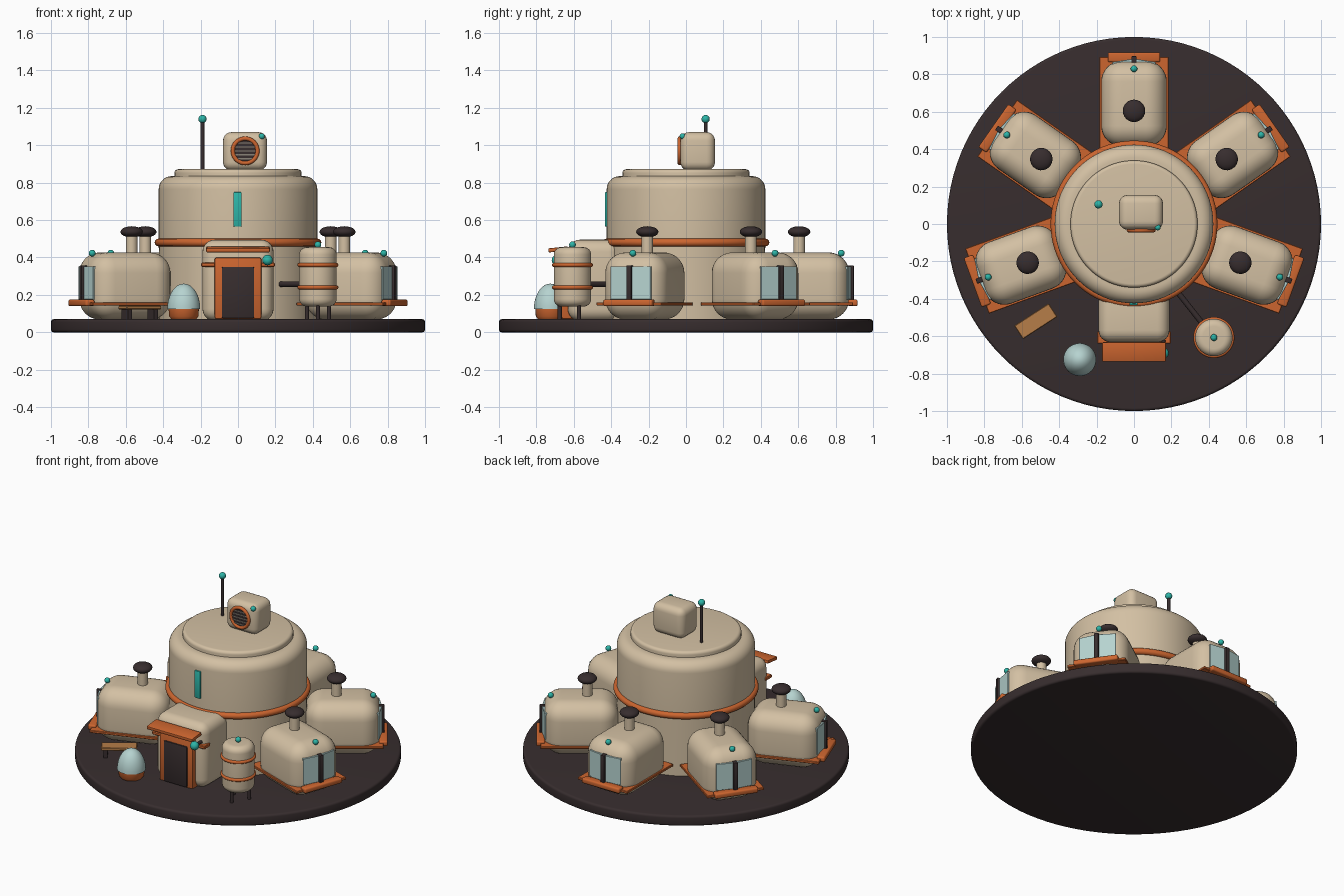
import bpy, bmesh, math
from mathutils import Matrix, Vector

if "Cube" in bpy.data.objects:
    bpy.data.objects.remove(bpy.data.objects["Cube"])

def material(name, hex_colour):
    m = bpy.data.materials.new(name)
    rgb = [int(hex_colour[i:i + 2], 16) / 255 for i in (0, 2, 4)]
    m.diffuse_color = [c / 12.92 if c < 0.04 else ((c + 0.055) / 1.055) ** 2.4 for c in rgb] + [1]
    m.use_nodes = True
    m.node_tree.nodes["Principled BSDF"].inputs["Base Color"].default_value = m.diffuse_color
    return m

BEIGE = material("warm beige", "D3C0A3")
ORANGE = material("burnt orange", "CC652F")
DARK = material("dark brown", "372D2E")
TEAL = material("teal glow", "2DB5A8")
GLASS = material("pale glass", "B6D3D0")
WOOD = material("wood", "B67D48")
GREY = material("grille grey", "8A8378")
I = Matrix.Identity(4)

def T(x, y, z):
    return Matrix.Translation((x, y, z))

def R(deg, axis='Z'):
    return Matrix.Rotation(math.radians(deg), 4, axis)

def finish(name, bm, mat, M=I):
    bm.transform(M)
    bmesh.ops.recalc_face_normals(bm, faces=bm.faces[:])
    me = bpy.data.meshes.new(name)
    bm.to_mesh(me)
    bm.free()
    ob = bpy.data.objects.new(name, me)
    bpy.context.collection.objects.link(ob)
    me.materials.append(mat)
    bpy.ops.object.select_all(action='DESELECT')
    ob.select_set(True)
    bpy.context.view_layer.objects.active = ob
    bpy.ops.object.shade_smooth_by_angle(angle=math.radians(35))
    return ob

def box(name, lo, hi, mat, bevel=0.0, seg=2, M=I):
    lo, hi = Vector(lo), Vector(hi)
    bm = bmesh.new()
    bmesh.ops.create_cube(bm, size=1)
    bm.transform(Matrix.Translation((lo + hi) / 2) @ Matrix.Diagonal((*(hi - lo), 1)))
    if bevel:
        bmesh.ops.bevel(bm, geom=bm.edges[:], offset=bevel, segments=seg, profile=0.5, affect='EDGES')
    return finish(name, bm, mat, M)

def lathe(name, profile, mat, M=I, n=48):
    """Spin (radius, z) points about z; ends on the axis are closed."""
    bm = bmesh.new()
    vs = [bm.verts.new((r, 0, z)) for r, z in profile]
    es = [bm.edges.new(p) for p in zip(vs, vs[1:])]
    bmesh.ops.spin(bm, geom=vs + es, cent=(0, 0, 0), axis=(0, 0, 1), angle=2 * math.pi, steps=n)
    bmesh.ops.remove_doubles(bm, verts=bm.verts[:], dist=1e-5)
    return finish(name, bm, mat, M)

def arc(cr, cz, r, a0, a1, n=6, rz=None):
    rz = rz or r
    return [(cr + r * math.cos(math.radians(a0 + (a1 - a0) * i / n)),
             cz + rz * math.sin(math.radians(a0 + (a1 - a0) * i / n))) for i in range(n + 1)]

def ring(name, radius, z, tube, mat, M=I, n=64):
    return lathe(name, arc(radius, z, tube, 0, 360, 12), mat, M, n)

def ball(name, p, r, mat, M=I, rz=None):
    bm = bmesh.new()
    bmesh.ops.create_uvsphere(bm, u_segments=24, v_segments=12, radius=r)
    return finish(name, bm, mat, M @ T(*p) @ Matrix.Diagonal((1, 1, (rz or r) / r, 1)))

def rod(name, a, b, r, mat, M=I, n=16):
    a, b = Vector(a), Vector(b)
    bm = bmesh.new()
    bmesh.ops.create_cone(bm, cap_ends=True, segments=n, radius1=r, radius2=r, depth=(b - a).length)
    q = (b - a).to_track_quat('Z', 'Y').to_matrix().to_4x4()
    return finish(name, bm, mat, M @ Matrix.Translation((a + b) / 2) @ q)

# Ground disc
lathe("base_disc", [(0, 0)] + arc(0.985, 0.015, 0.015, -90, 0, 4) + arc(0.985, 0.055, 0.015, 0, 90, 4) + [(0, 0.07)], DARK, n=96)

# Central drum, roof cap and waist ring
lathe("central_drum", [(0, 0.06), (0.42, 0.06), (0.424, 0.48), (0.424, 0.765)]
      + arc(0.354, 0.765, 0.07, 0, 90, 8) + [(0, 0.835)], BEIGE, n=80)
lathe("roof_cap", [(0, 0.82), (0.34, 0.82)] + arc(0.32, 0.852, 0.02, 0, 90, 5) + [(0, 0.872)], BEIGE, n=80)
ring("waist_ring", 0.425, 0.48, 0.021, ORANGE, n=80)
box("slit_window", (-0.025, -0.434, 0.565), (0.02, -0.41, 0.75), TEAL, 0.006)

# Roof sensor housing with round grille
box("sensor_housing", (-0.08, -0.03, 0.865), (0.155, 0.155, 1.07), BEIGE, 0.045, 5)
G = T(0.038, -0.03, 0.97) @ R(90, 'X')
ring("grille_ring", 0.066, 0.004, 0.011, ORANGE, G, 40)
rod("grille_back", (0, 0, -0.01), (0, 0, 0.005), 0.064, DARK, G, 32)
for i in range(-2, 3):
    h = i * 0.021
    w = math.sqrt(0.06 ** 2 - h * h)
    box(f"grille_bar_{i + 3}", (-w, h - 0.003, 0.003), (w, h + 0.003, 0.009), GREY, M=G)
ball("sensor_light", (0.127, -0.018, 1.048), 0.016, TEAL)

# Antenna
rod("antenna_mast", (-0.19, 0.105, 0.86), (-0.19, 0.105, 1.13), 0.01, DARK)
ball("antenna_tip", (-0.19, 0.105, 1.14), 0.022, TEAL)

# Five radial pods; local +x points outward
for k, ang in enumerate((-20, 35, 90, 145, 200), 1):
    M = R(ang)
    box(f"pod_{k}_shell", (0.415, -0.175, 0.068), (0.872, 0.175, 0.427), BEIGE, 0.11, 8, M)
    box(f"pod_{k}_skirt", (0.40, -0.185, 0.143), (0.893, 0.185, 0.16), ORANGE, 0.003, 1, M)
    box(f"pod_{k}_sill", (0.865, -0.14, 0.14), (0.918, 0.14, 0.175), ORANGE, 0.01, 3, M)
    for s, side in ((-1, "right"), (1, "left")):
        W = M @ T(0.884, 0, 0) @ R(s * 9)
        y0, y1 = sorted((s * 0.008, s * 0.118))
        box(f"pod_{k}_{side}_pane", (-0.018, y0, 0.175), (0, y1, 0.353), GLASS, 0.002, 1, W)
    box(f"pod_{k}_mullion", (0.86, -0.014, 0.17), (0.897, 0.014, 0.357), DARK, 0.004, 2, M)
    rod(f"pod_{k}_vent_stem", (0.605, 0, 0.41), (0.605, 0, 0.52), 0.031, BEIGE, M, 24)
    ball(f"pod_{k}_vent_cap", (0.605, 0, 0.537), 0.06, DARK, M, 0.03)
    ball(f"pod_{k}_light", (0.83, 0, 0.423), 0.018, TEAL, M)

# Entrance porch
box("porch_shell", (-0.19, -0.632, 0.06), (0.19, -0.35, 0.495), BEIGE, 0.065, 6)
box("porch_band", (-0.197, -0.64, 0.35), (0.197, -0.575, 0.372), ORANGE, 0.004, 1)
box("porch_awning", (-0.17, -0.052, -0.011), (0.17, 0.052, 0.011), ORANGE, 0.005, 2,
    T(0, -0.684, 0.443) @ R(6, 'X'))
box("door_frame", (-0.125, -0.665, 0.07), (0.125, -0.60, 0.40), ORANGE, 0.01, 2)
box("door_panel", (-0.086, -0.673, 0.075), (0.086, -0.65, 0.35), DARK, 0.006, 2)
ball("door_lamp", (0.158, -0.69, 0.386), 0.028, TEAL)
rod("door_lamp_arm", (0.158, -0.62, 0.386), (0.158, -0.69, 0.386), 0.01, DARK)

# Storage tank on three legs, with a feed pipe
K = T(0.427, -0.607, 0)
lathe("tank_body", [(0, 0.138)] + arc(0.06, 0.178, 0.04, -90, 0) + arc(0.06, 0.415, 0.04, 0, 90) + [(0, 0.455)], BEIGE, K)
for i, z in enumerate((0.24, 0.36), 1):
    ring(f"tank_band_{i}", 0.099, z, 0.011, ORANGE, K, 48)
ball("tank_light", (0, 0, 0.468), 0.018, TEAL, K)
for i, a in enumerate((30, 150, 270), 1):
    x, y = 0.068 * math.cos(math.radians(a)), 0.068 * math.sin(math.radians(a))
    rod(f"tank_leg_{i}", (x, y, 0.06), (x, y, 0.17), 0.011, DARK, K)
rod("tank_pipe", (0.23, -0.36, 0.257), (0.40, -0.575, 0.257), 0.015, DARK)

# Bench
B = T(-0.525, -0.52, 0) @ R(33)
box("bench_seat", (-0.11, -0.043, 0.122), (0.11, 0.043, 0.142), WOOD, 0.004, 1, B)
for i, s in enumerate((-1, 1), 1):
    box(f"bench_leg_{i}", (s * 0.083 - 0.012, -0.032, 0.06), (s * 0.083 + 0.012, 0.032, 0.125), DARK, M=B)

# Glass-domed planter
P = T(-0.29, -0.725, 0)
lathe("planter_pot", [(0, 0.066), (0.066, 0.07), (0.078, 0.085), (0.081, 0.125), (0, 0.125)], ORANGE, P)
lathe("planter_dome", [(0, 0.12)] + arc(0, 0.125, 0.088, 0, 90, 12, 0.135), GLASS, P)
